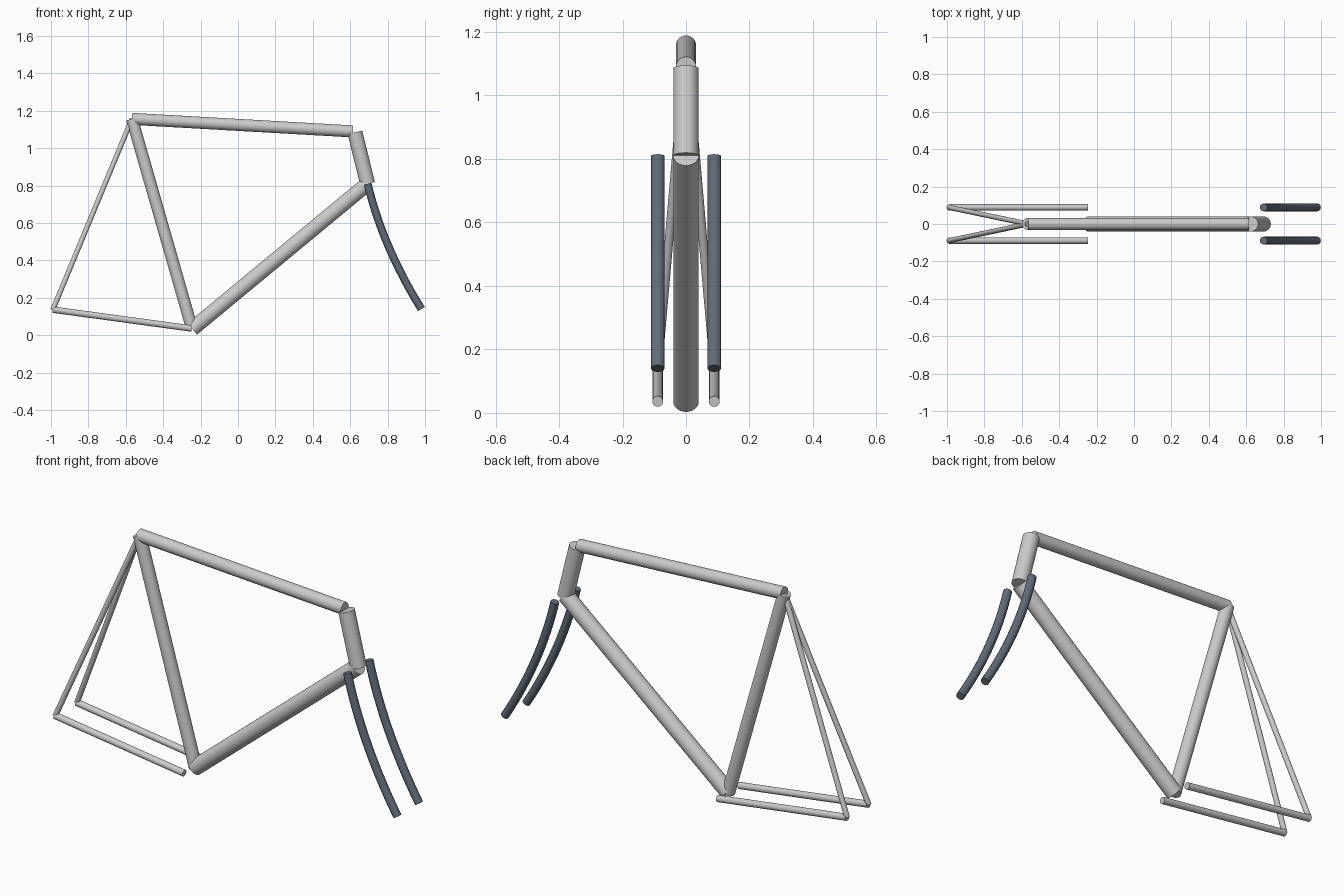
import bpy
from mathutils import Vector

if "Cube" in bpy.data.objects:
    bpy.data.objects.remove(bpy.data.objects["Cube"])

SIDES = 24


def smooth(obj):
    bpy.ops.object.select_all(action='DESELECT')
    obj.select_set(True)
    bpy.context.view_layer.objects.active = obj
    bpy.ops.object.shade_smooth_by_angle()


def tube(name, a, b, radius):
    """Straight capped tube between two points."""
    a, b = Vector(a), Vector(b)
    d = b - a
    bpy.ops.mesh.primitive_cylinder_add(vertices=SIDES, radius=radius, depth=d.length,
                                        location=(a + b) / 2)
    obj = bpy.context.object
    obj.name = name
    obj.rotation_euler = d.to_track_quat('Z', 'Y').to_euler()
    smooth(obj)
    return obj


def curved_tube(name, p0, p1, p2, radius, mat):
    """Capped tube swept along a quadratic curve."""
    p0, p1, p2 = Vector(p0), Vector(p1), Vector(p2)
    curve = bpy.data.curves.new(name, 'CURVE')
    curve.dimensions = '3D'
    curve.bevel_depth = radius
    curve.bevel_resolution = 4
    curve.use_fill_caps = True
    curve.resolution_u = 16
    spline = curve.splines.new('BEZIER')
    spline.bezier_points.add(1)
    start, end = spline.bezier_points
    for pt, co in ((start, p0), (end, p2)):
        pt.handle_left_type = pt.handle_right_type = 'FREE'
        pt.co = co
        h = co + (p1 - co) * 2 / 3
        pt.handle_left = h if pt is end or co == p2 else co * 2 - h
        pt.handle_right = h if co == p0 else co * 2 - h
    obj = bpy.data.objects.new(name, curve)
    bpy.context.collection.objects.link(obj)
    bpy.ops.object.select_all(action='DESELECT')
    obj.select_set(True)
    bpy.context.view_layer.objects.active = obj
    bpy.ops.object.convert(target='MESH')
    obj = bpy.context.object
    obj.name = name
    obj.data.materials.clear()
    obj.data.materials.append(mat)
    smooth(obj)


dark = bpy.data.materials.new("fork_dark")
dark.diffuse_color = (0.12, 0.15, 0.19, 1)
dark.use_nodes = True
dark.node_tree.nodes["Principled BSDF"].inputs["Base Color"].default_value = dark.diffuse_color

# frame joints
bottom = (-0.245, 0, 0.034)
seat_top = (-0.567, 0, 1.157)
head_top = (0.625, 0, 1.085)
head_low = (0.693, 0, 0.81)

# main triangle
tube("top_tube", seat_top, (0.614, 0, 1.09), 0.032)
tube("seat_tube", bottom, seat_top, 0.032)
tube("down_tube", bottom, head_low, 0.04)
tube("head_tube", head_top, head_low, 0.04)

# paired stays and fork blades
for side, y in (("right", -0.089), ("left", 0.089)):
    axle = (-0.99, y, 0.137)
    tube(side + "_chain_stay", axle, (-0.247, y, 0.036), 0.017)
    tube(side + "_seat_stay", axle, seat_top, 0.0135)
    curved_tube(side + "_fork_blade", (0.693, y, 0.81), (0.775, y, 0.47),
                (0.981, y, 0.14), 0.021, dark)
